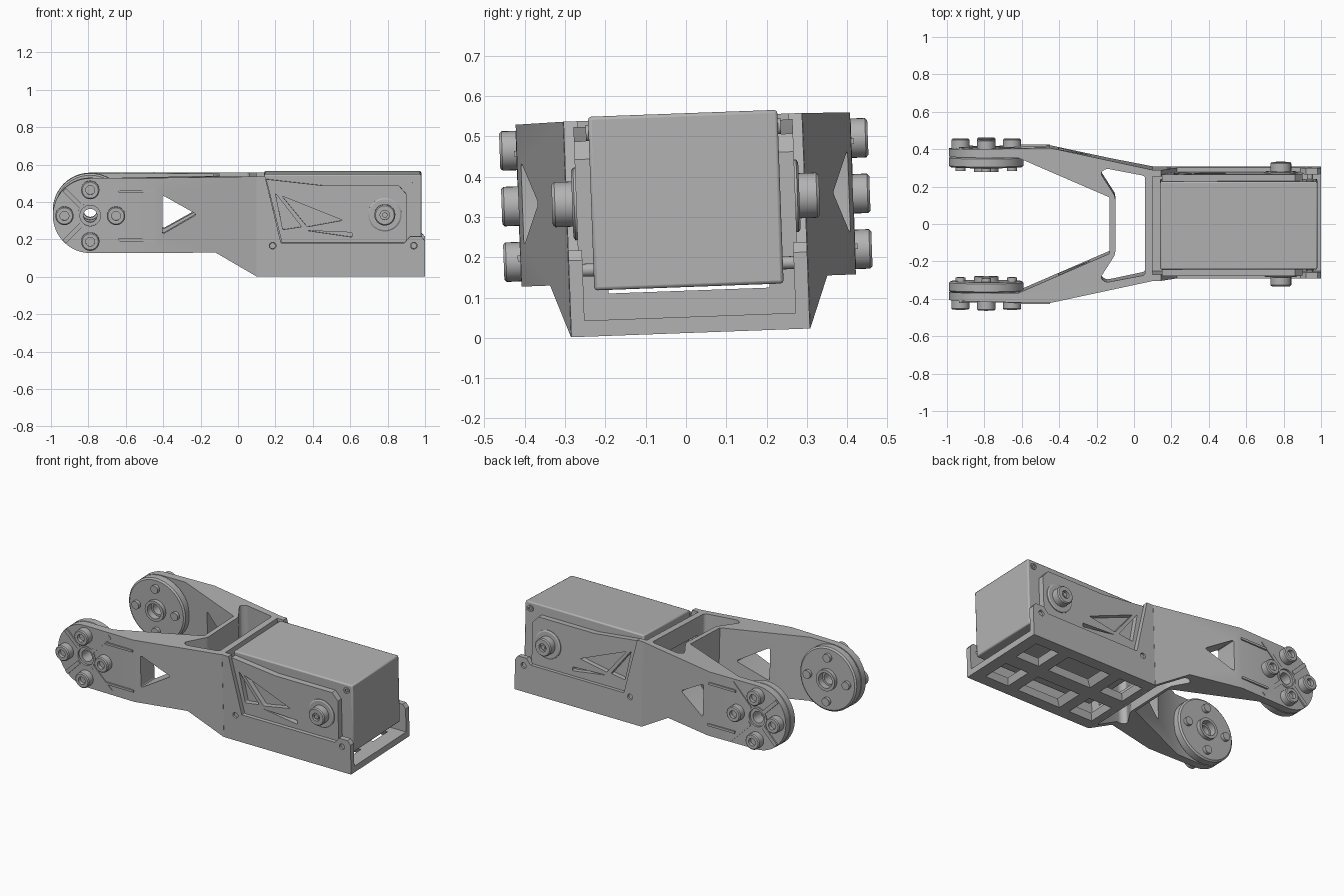
import bpy, bmesh
from math import cos, sin, pi, radians
from mathutils import Matrix, Vector

old = bpy.data.objects.get("Cube")
if old:
    bpy.data.objects.remove(old, do_unlink=True)

grey = bpy.data.materials.new("machined grey")
grey.use_nodes = True
COLOR = (0.45, 0.45, 0.45, 1)
grey.diffuse_color = COLOR
grey.node_tree.nodes["Principled BSDF"].inputs["Base Color"].default_value = COLOR
parts = []


def finish(name, bm, keep=True):
    bmesh.ops.remove_doubles(bm, verts=bm.verts, dist=1e-5)
    bmesh.ops.recalc_face_normals(bm, faces=bm.faces)
    me = bpy.data.meshes.new(name)
    bm.to_mesh(me)
    bm.free()
    me.materials.append(grey)
    ob = bpy.data.objects.new(name, me)
    bpy.context.scene.collection.objects.link(ob)
    if keep:
        parts.append(ob)
    return ob


def prism(name, pts, axis, lo, hi, r=0, keep=True):
    """Extrude a polygon along z (points are x, y) or along y (points are x, z)."""
    bm = bmesh.new()
    place = (lambda p, d: (p[0], p[1], d)) if axis == "z" else (lambda p, d: (p[0], d, p[1]))
    face = bm.faces.new([bm.verts.new(place(p, lo)) for p in pts])
    step = Vector(place((0, 0), hi - lo))
    out = bmesh.ops.extrude_face_region(bm, geom=[face])
    bmesh.ops.translate(bm, vec=step, verts=[g for g in out["geom"] if isinstance(g, bmesh.types.BMVert)])
    if r:
        sides = [e for e in bm.edges
                 if abs((e.verts[0].co - e.verts[1].co).normalized().dot(step.normalized())) > 0.99]
        bmesh.ops.bevel(bm, geom=sides, offset=r, segments=4, profile=0.5, affect="EDGES")
    return finish(name, bm, keep)


def rect(a, b, c, d):
    return [(a, c), (b, c), (b, d), (a, d)]


def lathe(name, profile, x, z, side=1, steps=40, keep=True):
    """Revolve a closed (radius, y) profile about an axis parallel to y."""
    bm = bmesh.new()
    vs = [bm.verts.new((r, y * side, 0)) for r, y in profile]
    es = [bm.edges.new((vs[i - 1], vs[i])) for i in range(len(vs))]
    bmesh.ops.spin(bm, geom=vs + es, cent=(0, 0, 0), axis=(0, 1, 0), angle=2 * pi, steps=steps)
    bmesh.ops.translate(bm, vec=(x, 0, z), verts=bm.verts)
    return finish(name, bm, keep)


def boolean(ob, cutter, op="DIFFERENCE"):
    mod = ob.modifiers.new("cut", "BOOLEAN")
    mod.operation, mod.object, mod.solver = op, cutter, "EXACT"
    bpy.context.view_layer.objects.active = ob
    bpy.ops.object.modifier_apply(modifier=mod.name)
    bpy.data.objects.remove(cutter, do_unlink=True)


def pin(r, lo, hi):
    return [(0, lo), (r, lo), (r, hi), (0, hi)]


def mirrored(half):
    return half + [(x, -y) for x, y in reversed(half)]


PX, PZ, R = -0.79, 0.33, 0.2     # pivot centre and arm end radius

# Forked frame: plan shape trimmed by the side outline
plan = mirrored([(0.1, 0.297), (-0.45, 0.415), (-1.0, 0.405), (-1.0, 0.362), (-0.62, 0.362), (-0.13, 0.15)])
frame = prism("forked_frame", plan, "z", -0.1, 0.7)
arc = [(PX + R * cos(a), PZ + R * sin(a)) for a in [pi / 2 + pi * i / 24 for i in range(25)]]
outline = arc + [(-0.12, 0.13), (0.1, 0), (0.1, 0.535)]
boolean(frame, prism("trim", outline, "y", -0.6, 0.6, keep=False), "INTERSECT")
gap = mirrored([(0.06, 0.265), (-0.15, 0.305), (-0.18, 0.28), (-0.1, 0.155)])
boolean(frame, prism("gap", gap, "z", -0.2, 0.8, 0.015, False))
window = [(-0.405, 0.44), (-0.405, 0.23), (-0.22, 0.335)]
boolean(frame, prism("window", window, "y", -0.7, 0.7, 0.015, False))
boolean(frame, prism("slot", rect(0, 0.2, -0.2, 0.2), "z", 0.105, 0.42, 0.0, False))
boolean(frame, lathe("bore", pin(0.055, -0.7, 0.7), PX, PZ, keep=False))

# Floor with two rows of chamfered pockets
floor = prism("floor", rect(0.1, 1, -0.295, 0.295), "z", 0, 0.04)
for s in (1, -1):
    for x, w in ((0.22, 0.07), (0.53, 0.13), (0.84, 0.07)):
        bm = bmesh.new()
        bmesh.ops.create_cube(bm, size=1)
        for v in bm.verts:
            flare = 1.3 if v.co.z < 0 else 0.85
            v.co = (x + v.co.x * 2 * w * flare, s * 0.135 + v.co.y * 0.15 * flare, 0.02 + v.co.z * 0.08)
        boolean(floor, finish("pocket", bm, False))

# Actuator case
case = prism("actuator_case", rect(0.14, 0.98, -0.235, 0.235), "z", 0.114, 0.545)
bev = case.modifiers.new("soft edges", "BEVEL")
bev.width, bev.segments = 0.008, 2

wall = [(0.1, 0), (1, 0), (1, 0.19), (0.98, 0.215), (0.92, 0.215), (0.89, 0.18),
        (0.23, 0.18), (0.145, 0.535), (0.1, 0.535)]
panel = [(0.15, 0.52), (0.235, 0.18), (0.9, 0.18), (0.9, 0.44), (0.86, 0.485), (0.46, 0.485)]
trusses = ([(0.2, 0.445), (0.34, 0.265), (0.24, 0.25)], [(0.235, 0.43), (0.56, 0.3), (0.37, 0.265)],
           [(0.37, 0.245), (0.61, 0.235), (0.61, 0.21)])

for s, side in ((-1, "right"), (1, "left")):
    # Side wall with screw holes
    lo, hi = sorted((s * 0.262, s * 0.296))
    w = prism(side + "_side_wall", wall, "y", lo, hi)
    for x in (0.185, 0.94):
        boolean(w, lathe("hole", pin(0.018, 0.2, 0.4), x, 0.165, s, 20, False))
        lathe(side + "_wall_screw", pin(0.016, 0.22, 0.285), x, 0.165, s, 16)
    lathe(side + "_case_screw", [(0.01, 0.23), (0.02, 0.23), (0.02, 0.242), (0.01, 0.242)], 0.94, 0.505, s, 20)

    # Trussed cover panel on the case
    lo, hi = sorted((s * 0.23, s * 0.272))
    p = prism(side + "_cover_panel", panel, "y", lo, hi)
    for t in trusses:
        lo, hi = sorted((s * 0.24, s * 0.4))
        boolean(p, prism("truss", t, "y", lo, hi, 0.006, False))

    # Output shaft, stepped hub with a centre recess
    lathe(side + "_shaft_collar", [(0.05, 0.26), (0.09, 0.26), (0.09, 0.277), (0.082, 0.282), (0.05, 0.282)],
          0.785, PZ, s)
    lathe(side + "_output_shaft", [(0, 0.24), (0.056, 0.24), (0.056, 0.325), (0.05, 0.332), (0.025, 0.332),
          (0.025, 0.315), (0.014, 0.315), (0.014, 0.328), (0, 0.328)], 0.785, PZ, s)

    # Round horn on the inside of the arm, with a bored hub
    lathe(side + "_horn", [(0.055, 0.305), (0.19, 0.305), (0.2, 0.313), (0.2, 0.355), (0.19, 0.363),
          (0.055, 0.363)], PX, PZ, s, 56)
    lathe(side + "_horn_hub", [(0.036, 0.32), (0.048, 0.32), (0.048, 0.28), (0.066, 0.28), (0.066, 0.31),
          (0.057, 0.31), (0.057, 0.4), (0.036, 0.4)], PX, PZ, s)
    lathe(side + "_arm_collar", [(0.055, 0.4), (0.068, 0.4), (0.068, 0.413), (0.055, 0.413)], PX, PZ, s)

    for k in range(4):
        a = k * pi / 2
        x, z = PX + 0.138 * cos(a), PZ + 0.138 * sin(a)
        lathe(side + "_horn_screw", [(0, 0.435), (0.024, 0.435), (0.024, 0.457), (0.043, 0.457),
              (0.049, 0.451), (0.049, 0.4), (0, 0.4)], x, z, s, 28)
        lathe(side + "_screw_tip", pin(0.026, 0.285, 0.31), x, z, s, 20)
        # Diagonal stiffening rib
        b = a + pi / 4
        u, n = Vector((cos(b), sin(b))), Vector((-sin(b), cos(b))) * 0.012
        c = Vector((PX, PZ))
        end = 0.195 if cos(b) < 0 else 0.25
        pts = [c + u * 0.066 + n, c + u * 0.066 - n, c + u * end - n, c + u * end + n]
        lo, hi = sorted((s * 0.4, s * 0.416))
        prism(side + "_diagonal_rib", pts, "y", lo, hi)
    for z in (PZ - 0.13, PZ + 0.13):
        lo, hi = sorted((s * 0.4, s * 0.422))
        prism(side + "_straight_rib", rect(-0.64, -0.45, z - 0.007, z + 0.007), "y", lo, hi)

# Roll the whole assembly slightly and shade it
tilt = Matrix.Rotation(radians(2.1), 4, "X") @ Matrix.Translation((0, 0.012, 0.012))
for ob in parts:
    ob.data.transform(tilt)
bpy.ops.object.select_all(action="DESELECT")
for ob in parts:
    ob.select_set(True)
bpy.context.view_layer.objects.active = parts[0]
bpy.ops.object.shade_smooth_by_angle(angle=radians(30))
